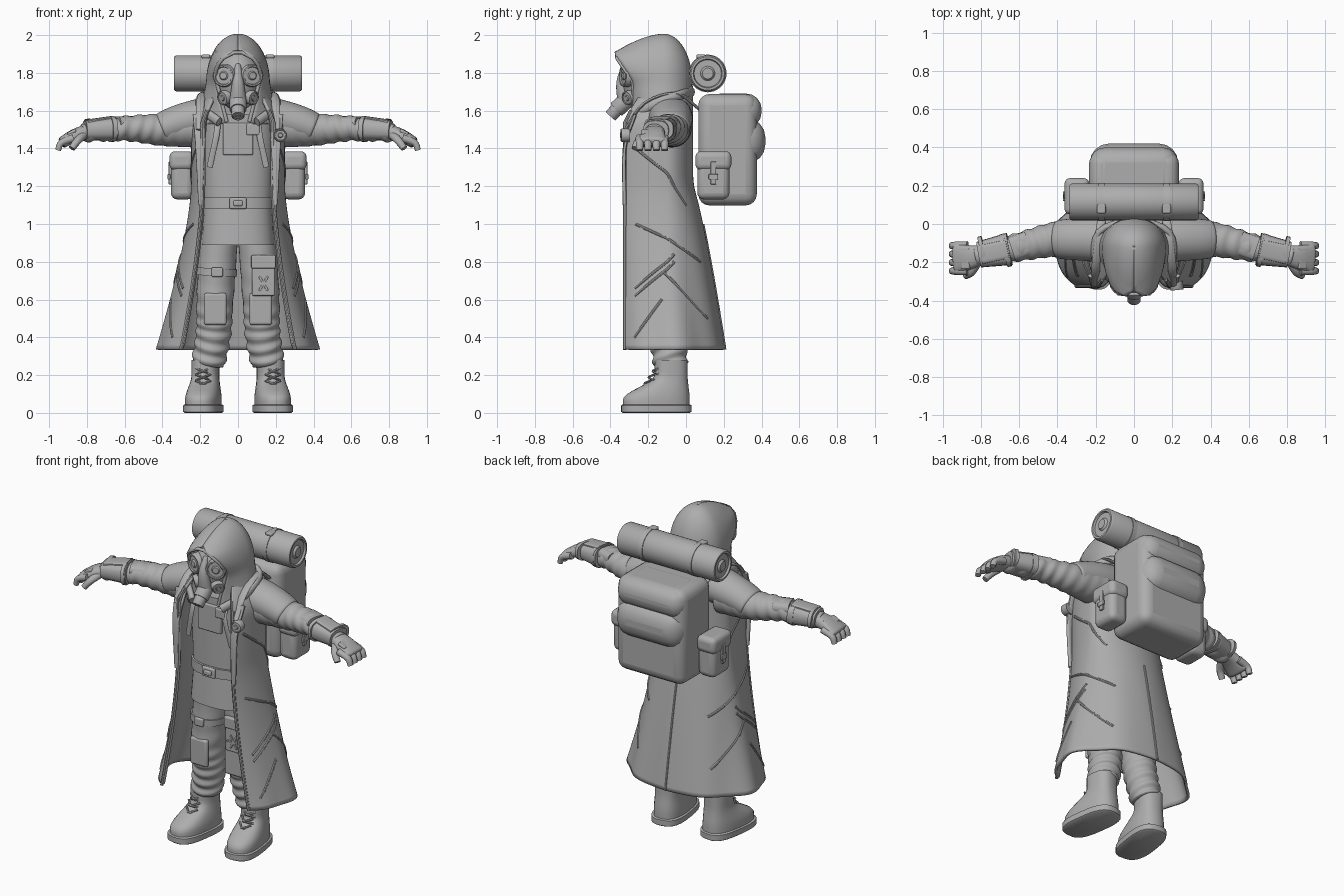
import bpy, bmesh
from math import sin, cos, pi, acos, sqrt, radians
from mathutils import Vector, Matrix

default_cube = bpy.data.objects.get("Cube")
if default_cube:
    bpy.data.objects.remove(default_cube)

GREY = (.42, .42, .42, 1)
material = bpy.data.materials.new("plain grey")
material.use_nodes = True
material.diffuse_color = GREY
material.node_tree.nodes["Principled BSDF"].inputs["Base Color"].default_value = GREY
X, Y, Z = Vector((1, 0, 0)), Vector((0, 1, 0)), Vector((0, 0, 1))


def finish(name, mesh_builder, thickness=0, smooth_levels=0, bevel=0):
    bmesh.ops.recalc_face_normals(mesh_builder, faces=mesh_builder.faces)
    mesh = bpy.data.meshes.new(name)
    mesh_builder.to_mesh(mesh)
    mesh_builder.free()
    mesh.shade_smooth()
    if not smooth_levels:
        mesh.set_sharp_from_angle(angle=radians(40))
    mesh.materials.append(material)
    part = bpy.data.objects.new(name, mesh)
    bpy.context.collection.objects.link(part)
    if bevel:
        modifier = part.modifiers.new("Rounded edges", "BEVEL")
        modifier.width, modifier.segments = bevel, 4
    if smooth_levels:
        modifier = part.modifiers.new("Smoothing", "SUBSURF")
        modifier.levels = modifier.render_levels = smooth_levels
    if thickness:
        modifier = part.modifiers.new("Cloth thickness", "SOLIDIFY")
        modifier.thickness, modifier.offset = thickness, 0
    return part


def loft(name, rings, closed=True, **options):
    builder = bmesh.new()
    rows = [[builder.verts.new(point) for point in ring] for ring in rings]
    count = len(rows[0])
    for low, high in zip(rows, rows[1:]):
        for i in range(count if closed else count - 1):
            j = (i + 1) % count
            builder.faces.new((low[i], low[j], high[j], high[i]))
    if closed:
        builder.faces.new(rows[0])
        builder.faces.new(rows[-1])
    return finish(name, builder, **options)


def oval(center, u, v, width, height, sides, square=1.0):
    def soften(value):
        return abs(value) ** square * (1 if value > 0 else -1)
    turns = [2 * pi * i / sides for i in range(sides)]
    return [center + u * width * soften(cos(a)) + v * height * soften(sin(a)) for a in turns]


def mix(a, b, k):
    return a + (b - a) * k


def smooth_path(points, steps):
    padded = [points[0] * 2 - points[1], *points, points[-1] * 2 - points[-2]]
    path = []
    for a, b, c, d in zip(padded, padded[1:], padded[2:], padded[3:]):
        for k in (i / steps for i in range(steps)):
            path.append(b + ((c - a) * k + (a * 2 - b * 5 + c * 4 - d) * k * k
                             + (b * 3 - a - c * 3 + d) * k ** 3) / 2)
    return path + [points[-1]]


def sweep(name, points, size, end=None, side=1, up=Z, sides=16, steps=4, square=1.0,
          ripple=0, waves=6, **options):
    """Oval section swept along a curve, with optional uneven cloth ripples."""
    path = smooth_path([Vector((x * side, y, z)) for x, y, z in points], steps)
    end, last, rings = end or size, len(path) - 1, []
    for i, center in enumerate(path):
        k = i / last
        tangent = (path[min(i + 1, last)] - path[max(i - 1, 0)]).normalized()
        u = up.cross(tangent).normalized()
        ring = oval(center, u, tangent.cross(u), mix(size[0], end[0], k), mix(size[1], end[1], k),
                    sides, square)
        for j, point in enumerate(ring):
            phase = 2 * pi * waves * k + 2 * sin(2 * pi * j / sides)
            ring[j] = point + (point - center).normalized() * ripple * k * sin(phase)
        rings.append(ring)
    return loft(name, rings, **options)


def canister(name, start, finish_point, radius, rim=.8, side=1):
    """Round can whose far end has a rim around a recessed face."""
    a, b = (Vector((x * side, y, z)) for x, y, z in (start, finish_point))
    axis = (b - a).normalized()
    u = axis.orthogonal().normalized()
    inner = b - axis * radius * .12
    loft(name, [oval(center, u, axis.cross(u), r, r, 32) for center, r in (
        (a, radius), (b - axis * radius * .12, radius), (b, radius * .92), (b, radius * rim),
        (inner, radius * rim * .94), (inner, radius * .4), (b, radius * .3))])


def box(name, center, size, bevel=.008, turn=0, tilt=0, side=1):
    builder = bmesh.new()
    bmesh.ops.create_cube(builder, size=1, matrix=Matrix.Diagonal((*size, 1)))
    part = finish(name, builder, bevel=bevel)
    part.location = (center[0] * side, center[1], center[2])
    part.rotation_euler = (0, tilt * side, turn * side)


def shell_point(profile, t, z, side=1, offset=0, folds=0):
    """Point on an open-fronted shell; t runs from the front edge to the middle of the back."""
    width, opening, middle, front, back = profile(z)
    start = acos(min(1, opening / width))
    angle = mix(-start, pi / 2, t)
    depth = (middle - front) / sin(start) if angle < 0 else back - middle
    wave = 1 + folds * sin(17 * t + 2 * z) * max(0, 1 - z) * sin(pi * t)
    return Vector((side * (width * wave + offset) * cos(angle),
                   middle + (depth * wave + offset) * sin(angle), z))


def shell(name, profile, heights, columns=20, folds=0, **options):
    rings = []
    for z in heights:
        half = [shell_point(profile, i / columns, z, folds=folds) for i in range(columns + 1)]
        rings.append(half + [Vector((-p.x, p.y, p.z)) for p in half[-2::-1]])
    loft(name, rings, closed=False, **options)


# Long open coat, flaring below the waist and closing in at the neck
HEM, COLLAR, FOLDS = .335, 1.73, .05


def coat(z):
    flare = max(0, (1.2 - z) / (1.2 - HEM))
    neck = max(0, z - 1.55) * 5
    return ((.24 + .18 * flare ** 1.4) * (1 - neck / 2), (.18 + .11 * flare ** 1.5) * (1 - neck / 2),
            -.1, -.325 + .13 * neck, .03 + .17 * flare ** .8)


def coat_seam(name, start, end, radius=.008, side=1):
    path = [shell_point(coat, mix(start[0], end[0], i / 20), mix(start[1], end[1], i / 20),
                        side, .006, FOLDS) for i in range(21)]
    sweep(name, [(p.x, p.y, p.z) for p in path], (radius, radius), up=Y, sides=8, steps=1)


shell("coat", coat, [mix(HEM, COLLAR, i / 28) for i in range(29)], columns=32, folds=FOLDS,
      thickness=.016, smooth_levels=1)
coat_seam("coat_back_seam", (1, HEM), (1, 1))
for side in (1, -1):
    coat_seam("coat_front_edge", (.01, HEM), (.01, 1.6), .01, side)
    for start, end in (((.1, .66), (.4, .84)), ((.1, .62), (.4, .8)), ((.1, .4), (.3, .6)),
                       ((.1, 1), (.7, .8)), ((.3, .75), (.7, .5)), ((.1, 1.4), (.6, 1.1))):
        coat_seam("coat_panel_seam", start, end, side=side)


# Domed hood with a peak over the face
def hood(z):
    dome = max(0, z - 1.75) * 4
    roundness = sqrt(max(0, 1 - dome * dome)) + .01
    opening = .12 - .25 * (1.78 - z) if z < 1.78 else .12 * sqrt(max(0, 1 - ((z - 1.78) / .13) ** 2))
    if z < 1.9:
        front = -.28 - .1 * max(0, z - 1.75) / .15
    else:
        front = -.12 - .26 * max(0, (2 - z) * 10) ** .6
    return .16 * roundness + .2 * max(0, 1.75 - z), opening, -.12, front, -.12 + .145 * roundness


shell("hood", hood, [mix(1.53, 2, sin(i / 24 * pi / 2)) for i in range(25)], thickness=.014)
brim = [mix(1.54, 1.908, i / 12) for i in range(13)]
brim_path = ([shell_point(hood, 0, z) for z in brim]
             + [shell_point(hood, 0, z, -1) for z in reversed(brim)])
sweep("hood_brim", [(p.x, p.y, p.z) for p in brim_path], (.01, .01), up=Y, sides=10, steps=1)

# Breathing mask
face = bmesh.new()
bmesh.ops.create_uvsphere(face, u_segments=28, v_segments=18, radius=1, matrix=Matrix.Translation(
    (0, -.21, 1.76)) @ Matrix.Diagonal((.12, .13, .16, 1)))
finish("mask_face", face)
sweep("mask_nose_ridge", [(0, -.31, 1.85), (0, -.34, 1.75), (0, -.32, 1.62)], (.014, .02), (.05, .04),
      up=Y, smooth_levels=1)
canister("mask_snout", (0, -.31, 1.66), (0, -.37, 1.605), .045)
canister("mask_filter", (0, -.36, 1.615), (0, -.4, 1.57), .035)
for side in (1, -1):
    canister("mask_eyepiece", (.05, -.26, 1.785), (.078, -.335, 1.785), .06, side=side)
    canister("mask_cheek_valve", (.04, -.27, 1.68), (.085, -.315, 1.665), .038, side=side)

# Tunic, belt and chest pieces
sweep("tunic", [(0, -.13, 1.05), (0, -.13, 1.58)], (.18, .14), (.2, .15), up=Y, sides=28, square=.8)
sweep("tunic_skirt", [(0, -.13, .89), (0, -.13, 1.1)], (.195, .155), (.18, .14), up=Y, sides=28, square=.8)
sweep("belt", [(0, -.13, 1.08), (0, -.13, 1.14)], (.19, .155), up=Y, sides=32, square=.8)
box("belt_buckle", (0, -.29, 1.11), (.09, .02, .06))
box("belt_buckle_bar", (0, -.3, 1.11), (.05, .02, .03))
box("chest_panel", (0, -.275, 1.45), (.16, .03, .17))
box("chest_pocket_flap", (.08, -.285, 1.5), (.07, .03, .06))
canister("chest_badge", (.22, -.3, 1.47), (.225, -.345, 1.47), .035)

for side in (1, -1):
    # Collar roll, lapel and straps
    sweep("collar", [(0, .03, 1.7), (.18, -.04, 1.68), (.2, -.2, 1.62), (.1, -.31, 1.54)],
          (.018, .025), side=side)
    sweep("lapel", [(.2, -.27, 1.58), (.2, -.325, 1.4), (.2, -.325, 1.1)], (.04, .01), (.01, .01),
          side=side, up=Y, square=.6)
    sweep("harness_strap", [(.12, -.2, 1.6), (.11, -.29, 1.5), (.15, -.28, 1.3)], (.016, .006),
          side=side, up=Y)
    sweep("pack_shoulder_strap", [(.16, .08, 1.6), (.18, -.05, 1.69), (.2, -.22, 1.64), (.2, -.32, 1.5)],
          (.022, .008), side=side)

    # Shoulder mantle, creased sleeve and forearm guard
    sweep("shoulder_mantle", [(.1, -.09, 1.57), (.22, -.08, 1.555), (.33, -.08, 1.53), (.41, -.08, 1.5)],
          (.125, .115), (.1, .085), side=side, sides=24, smooth_levels=1)
    sweep("sleeve", [(.2, -.08, 1.51), (.4, -.08, 1.5), (.6, -.12, 1.505), (.83, -.17, 1.48)],
          (.115, .11), (.055, .045), side=side, steps=14, ripple=.009, waves=9, smooth_levels=1)
    sweep("bracer", [(.65, -.13, 1.505), (.81, -.16, 1.495)], (.085, .064), (.068, .052), side=side,
          sides=20, square=.75)
    sweep("bracer_plate", [(.66, -.13, 1.555), (.8, -.16, 1.535)], (.05, .018), side=side, square=.5)
    sweep("elbow_pad", [(.55, -.1, 1.53), (.64, -.13, 1.53)], (.065, .04), side=side, square=.7)
    for x, width in ((.66, .088), (.78, .075)):
        sweep("bracer_strap", [(x, -.135, 1.503), (x + .02, -.14, 1.502)],
              (width, width - .02), side=side, sides=20, square=.75)

    # Gloved hand
    sweep("palm", [(.79, -.16, 1.49), (.87, -.175, 1.465), (.94, -.18, 1.425)], (.05, .042), (.085, .03),
          side=side, square=.8, smooth_levels=1)
    box("knuckle_plate", (.88, -.18, 1.485), (.05, .11, .02), tilt=.5, side=side)
    for y in (-.113 - .044 * i for i in range(4)):
        sweep("finger", [(.87, y, 1.455), (.935, y, 1.43), (.953, y, 1.39)], (.023, .022), (.018, .016),
              side=side, sides=10)
    sweep("thumb", [(.82, -.2, 1.47), (.85, -.25, 1.44), (.88, -.27, 1.4)], (.026, .024), (.019, .018),
          side=side, sides=10)

    # Trouser leg, bunched above the boot
    sweep("trouser_leg", [(.1, -.11, .96), (.122, -.115, .6), (.13, -.1, .42), (.16, -.08, .25)],
          (.105, .112), (.09, .092), side=side, up=Y, steps=14, ripple=.009, waves=8, smooth_levels=1)
    box("knee_patch", (.12, -.21, .55), (.12, .03, .17), bevel=.014, side=side)

    # Boot with its sole, narrowing from the toe to the shaft
    turn = Matrix.Translation((.172 * side, -.075, 0)) @ Matrix.Rotation(.14 * side, 4, "Z")

    def boot_ring(z, grow=0, square=.8):
        k = min(1, max(0, (z - .07) / .13))
        k = k * k * (3 - 2 * k)
        center = Vector((0, mix(-.083, -.004, k), z))
        ring = oval(center, X, Y, mix(.092, .072, k) + grow, mix(.178, .087, k) + grow, 28, square)
        return [turn @ point for point in ring]

    loft("boot_sole", [boot_ring(z, grow, .7) for z, grow in
                       ((0, 0), (.006, .008), (.04, .008), (.045, 0))])
    loft("boot_upper", [boot_ring(.04 + .02 * i) for i in range(13)])
    for i in range(4):
        z, y = .14 + .033 * i, -.22 + .022 * i
        for slope in (0, .03):
            sweep("boot_lace", [(.145, y + .03, z + slope), (.185, y, z + .015),
                                (.225, y + .03, z + .03 - slope)], (.006, .006), side=side, sides=6)

    # Side pocket of the backpack
    box("side_pocket", (.295, .145, 1.25), (.12, .17, .24), bevel=.035, side=side)
    box("side_pocket_flap", (.298, .145, 1.335), (.13, .19, .1), bevel=.03, side=side)
    box("side_pocket_strap", (.36, .145, 1.27), (.014, .03, .12), bevel=.004, side=side)
    box("side_pocket_buckle", (.365, .145, 1.25), (.014, .05, .03), bevel=.004, side=side)

    # Bedroll half with its strap
    canister("bedroll", (0, .115, 1.797), (.338, .115, 1.797), .096, side=side)
    sweep("bedroll_strap", [(.155, .115, 1.797), (.185, .115, 1.797)], (.1, .1), side=side, sides=32)
    box("bedroll_buckle", (.17, .08, 1.887), (.045, .05, .02), side=side)

# Backpack body with stuffed bulges on its back
box("backpack_body", (0, .22, 1.393), (.47, .31, .59), bevel=.06)
box("backpack_middle_bulge", (0, .29, 1.44), (.462, .26, .24), bevel=.1)
box("backpack_top_bulge", (0, .25, 1.6), (.462, .3, .18), bevel=.08)

# Thigh strap and thigh pocket
sweep("thigh_strap", [(-.116, -.114, .725), (-.114, -.114, .765)], (.109, .114), up=Y, sides=24)
box("thigh_strap_buckle", (-.11, -.228, .745), (.06, .02, .05))
box("thigh_pocket", (.135, -.22, .72), (.12, .03, .2))
box("thigh_pocket_flap", (.135, -.23, .8), (.13, .03, .07))
for angle in (0, pi / 3, -pi / 3):
    box("thigh_patch_stitch", (.135, -.237, .685), (.09, .009, .012), bevel=.002, tilt=angle)
